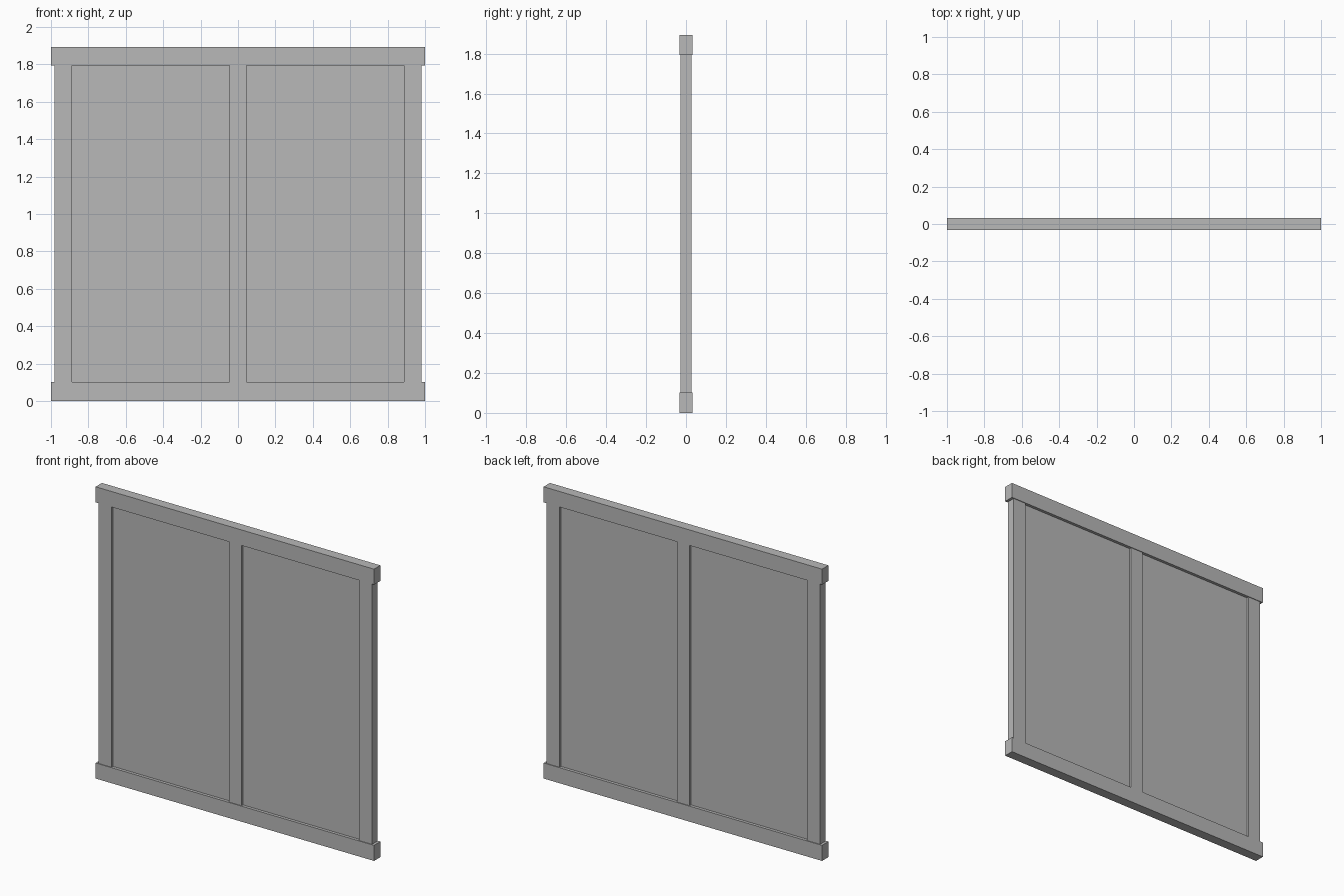
import bpy

cube = bpy.data.objects.get("Cube")
if cube:
    bpy.data.objects.remove(cube, do_unlink=True)

# Single flat grey
grey = bpy.data.materials.new("grey")
grey.use_nodes = True
colour = (0.48, 0.48, 0.48, 1)
grey.diffuse_color = colour
grey.node_tree.nodes["Principled BSDF"].inputs["Base Color"].default_value = colour

HEIGHT = 1.894
RAIL = 0.101


def box(name, x0, x1, z0, z1, depth):
    """Flat-sided box centred on y = 0."""
    bpy.ops.mesh.primitive_cube_add(size=1, location=((x0 + x1) / 2, 0, (z0 + z1) / 2))
    ob = bpy.context.object
    ob.name = name
    ob.scale = (x1 - x0, depth, z1 - z0)
    bpy.ops.object.transform_apply(location=False, rotation=False, scale=True)
    ob.data.materials.append(grey)
    return ob


# Rails overhang the posts slightly on every side
box("bottom_rail", -1, 1, 0, RAIL, 0.065)
box("top_rail", -1, 1, HEIGHT - RAIL, HEIGHT, 0.065)

# Upright posts between the rails
for name, x0, x1 in (("right_post", -0.982, -0.888),
                     ("middle_post", -0.046, 0.046),
                     ("left_post", 0.888, 0.982)):
    box(name, x0, x1, RAIL, HEIGHT - RAIL, 0.056)

# Recessed panels filling the two bays
for name, x0, x1 in (("right_panel", -0.888, -0.046),
                     ("left_panel", 0.046, 0.888)):
    box(name, x0, x1, RAIL, HEIGHT - RAIL, 0.026)
